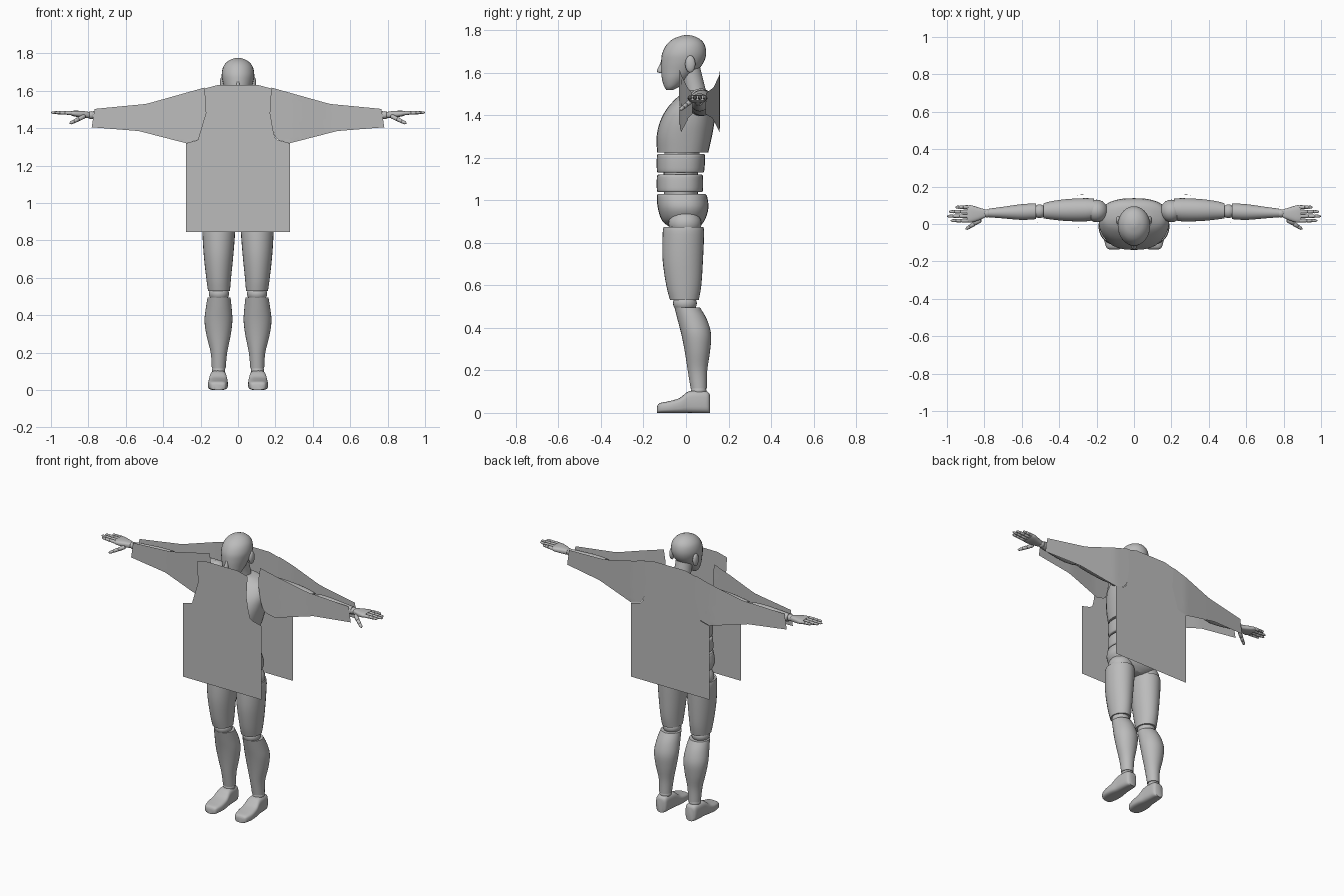
import bpy, bmesh, math
from mathutils import Vector

grey = bpy.data.materials.new("neutral grey")
grey.diffuse_color = (0.5, 0.5, 0.5, 1)


def finish(bm, name, smooth=True, angle=40):
    bmesh.ops.recalc_face_normals(bm, faces=bm.faces)
    me = bpy.data.meshes.new(name)
    bm.to_mesh(me)
    bm.free()
    me.materials.append(grey)
    if smooth:
        me.shade_smooth()
        me.set_sharp_from_angle(angle=math.radians(angle))
    ob = bpy.data.objects.new(name, me)
    bpy.context.collection.objects.link(ob)
    return ob


def catmull(rings, n=4):
    out = []
    for i in range(len(rings) - 1):
        a, b = rings[max(i - 1, 0)], rings[i]
        c, d = rings[i + 1], rings[min(i + 2, len(rings) - 1)]
        for k in range(n):
            t = k / n
            out.append([0.5 * (2 * q + (r - p) * t + (2 * p - 5 * q + 4 * r - s) * t * t
                        + (3 * q - p - 3 * r + s) * t ** 3) for p, q, r, s in zip(a, b, c, d)])
    return out + [list(rings[-1])]


def loft(name, axis, rings, side=1, power=2.0, sides=28):
    """rings: (position on axis, low1, high1, low2, high2) of the other two axes in order."""
    bm = bmesh.new()
    loops = []
    for p, a0, a1, b0, b1 in catmull(rings):
        loop = []
        for i in range(sides):
            t = 2 * math.pi * i / sides
            c, s = math.cos(t), math.sin(t)
            u = (a0 + a1) / 2 + (a1 - a0) / 2 * math.copysign(abs(c) ** (2 / power), c)
            v = (b0 + b1) / 2 + (b1 - b0) / 2 * math.copysign(abs(s) ** (2 / power), s)
            co = {"x": (p, u, v), "y": (u, p, v), "z": (u, v, p)}[axis]
            loop.append(bm.verts.new((co[0] * side, co[1], co[2])))
        loops.append(loop)
    for l0, l1 in zip(loops, loops[1:]):
        for i in range(sides):
            j = (i + 1) % sides
            bm.faces.new((l0[i], l0[j], l1[j], l1[i]))
    bm.faces.new(loops[0])
    bm.faces.new(loops[-1])
    return finish(bm, name)


def ball(name, centre, size):
    bm = bmesh.new()
    bmesh.ops.create_uvsphere(bm, u_segments=24, v_segments=14, radius=1)
    bmesh.ops.scale(bm, vec=size, verts=bm.verts)
    bmesh.ops.translate(bm, vec=centre, verts=bm.verts)
    return finish(bm, name)


def digit(name, a, b, r, side):
    """Tapered finger between two points, with three segments."""
    a, b = Vector(a), Vector(b)
    rot = (b - a).to_track_quat("Z", "Y")
    L = (b - a).length
    bm = bmesh.new()
    prof = [(0, .8), (.06, 1), (.38, .95), (.41, .75), (.44, .92), (.68, .85), (.71, .68),
            (.74, .82), (.92, .68), (1, .25)]
    loops = []
    for t, k in prof:
        loop = []
        for i in range(10):
            w = 2 * math.pi * i / 10
            co = a + rot @ Vector((r * k * math.cos(w), r * k * math.sin(w), L * t))
            loop.append(bm.verts.new((co.x * side, co.y, co.z)))
        loops.append(loop)
    for l0, l1 in zip(loops, loops[1:]):
        for i in range(10):
            bm.faces.new((l0[i], l0[(i + 1) % 10], l1[(i + 1) % 10], l1[i]))
    bm.faces.new(loops[0])
    bm.faces.new(loops[-1])
    finish(bm, name)


def interp(x, pts):
    if x <= pts[0][0]:
        return pts[0][1]
    for (x0, v0), (x1, v1) in zip(pts, pts[1:]):
        if x <= x1:
            return v0 + (v1 - v0) * (x - x0) / (x1 - x0)
    return pts[-1][1]


# Head, nose and neck
loft("head", "z", [(1.518, -.022, .022, -.092, -.06), (1.535, -.04, .04, -.103, -.03),
                   (1.57, -.058, .058, -.113, .01), (1.61, -.071, .071, -.117, .055),
                   (1.65, -.082, .082, -.117, .084), (1.69, -.087, .087, -.112, .095),
                   (1.73, -.078, .078, -.092, .088), (1.757, -.056, .056, -.062, .066),
                   (1.772, -.026, .026, -.025, .034), (1.776, -.006, .006, -.004, .01)])
loft("nose", "z", [(1.597, -.012, .012, -.122, -.1), (1.607, -.014, .014, -.137, -.1),
                   (1.64, -.008, .008, -.122, -.1), (1.66, -.006, .006, -.115, -.1)], sides=12)
loft("neck", "z", [(1.46, -.06, .06, 0, .11), (1.53, -.052, .052, -.01, .09),
                   (1.63, -.05, .05, -.045, .065)])

# Torso segments
loft("chest", "z", [(1.225, -.15, .15, -.136, .105), (1.3, -.168, .168, -.138, .122),
                    (1.37, -.183, .183, -.122, .134), (1.43, -.188, .188, -.09, .138),
                    (1.48, -.165, .165, -.045, .132), (1.505, -.11, .11, -.01, .115),
                    (1.515, -.06, .06, 0, .1)], power=2.5)
loft("torso_core", "z", [(.93, -.11, .11, -.1, .06), (1.1, -.115, .115, -.105, .055),
                         (1.28, -.12, .12, -.1, .07)])
loft("upper_abdomen", "z", [(1.13, -.138, .138, -.13, .08), (1.14, -.145, .145, -.137, .086),
                            (1.205, -.148, .148, -.137, .09), (1.218, -.14, .14, -.13, .083)], power=2.5)
loft("lower_abdomen", "z", [(1.038, -.14, .14, -.13, .073), (1.048, -.147, .147, -.137, .08),
                            (1.108, -.145, .145, -.137, .08), (1.12, -.138, .138, -.13, .075)], power=2.5)
loft("pelvis", "z", [(.865, -.05, .05, -.06, .05), (.9, -.13, .13, -.11, .085),
                     (.96, -.168, .168, -.132, .105), (1.015, -.158, .158, -.137, .1),
                     (1.03, -.15, .15, -.132, .09)], power=2.4)

for side, tag in ((1, "left"), (-1, "right")):
    ball(tag + "_ear", (.083 * side, .02, 1.64), (.014, .024, .04))
    # Leg
    ball(tag + "_hip_ball", (.103 * side, -.005, .89), (.078, .078, .065))
    loft(tag + "_thigh", "z", [(.53, .043, .16, -.075, .06), (.6, .037, .17, -.093, .072),
                               (.72, .025, .183, -.11, .08), (.84, .016, .19, -.11, .085),
                               (.875, .02, .186, -.105, .082)], side)
    ball(tag + "_knee_ball", (.102 * side, -.005, .515), (.054, .056, .045))
    loft(tag + "_shin", "z", [(.115, .066, .14, .022, .098), (.2, .058, .146, .008, .1),
                              (.29, .04, .168, -.006, .113), (.37, .03, .179, -.022, .118),
                              (.44, .034, .172, -.04, .098), (.495, .04, .163, -.054, .066)], side)
    ball(tag + "_ankle_ball", (.104 * side, .06, .105), (.035, .036, .03))
    loft(tag + "_foot", "y", [(-.136, .08, .13, 0, .03), (-.125, .065, .148, 0, .045),
                              (-.08, .055, .16, 0, .055), (-.03, .055, .158, 0, .07),
                              (.01, .06, .152, 0, .1), (.06, .064, .148, 0, .105),
                              (.1, .068, .142, 0, .1), (.112, .08, .13, 0, .085)], side, power=3.5)
    # Arm
    ball(tag + "_shoulder_ball", (.2 * side, .07, 1.46), (.06, .06, .065))
    loft(tag + "_upper_arm", "x", [(.215, .022, .135, 1.4, 1.52), (.26, .014, .138, 1.397, 1.52),
                                   (.36, .016, .133, 1.405, 1.515), (.44, .024, .122, 1.415, 1.505),
                                   (.485, .03, .11, 1.423, 1.498)], side)
    ball(tag + "_elbow_ball", (.505 * side, .068, 1.46), (.035, .037, .036))
    loft(tag + "_forearm", "x", [(.525, .026, .11, 1.42, 1.5), (.6, .022, .106, 1.418, 1.502),
                                 (.7, .03, .092, 1.432, 1.497), (.775, .036, .082, 1.445, 1.492)], side)
    ball(tag + "_wrist_ball", (.785 * side, .057, 1.47), (.024, .022, .021))
    # Hand
    loft(tag + "_palm", "x", [(.795, .035, .078, 1.455, 1.487), (.83, .02, .088, 1.456, 1.492),
                              (.87, .008, .1, 1.462, 1.494), (.893, .01, .098, 1.468, 1.492)],
         side, power=2.8)
    for i, tip in enumerate((.98, 1.0, .99, .955)):
        y = .018 + .024 * i
        digit(f"{tag}_finger_{i + 1}", (.885, y, 1.481), (tip, y, 1.484), .0105, side)
    digit(tag + "_thumb", (.82, .022, 1.465), (.9, -.028, 1.425), .012, side)

# Flat garment body panels, front and back
edge = [(.094, 1.57), (.112, 1.63), (.18, 1.612), (.17, 1.54), (.172, 1.48), (.182, 1.41),
        (.197, 1.35), (.215, 1.336), (.278, 1.32), (.278, .845)]
for name, y, neck in (("front_panel", -.16, [(.045, 1.497), (.083, 1.51)]),
                      ("back_panel", .16, [(.045, 1.54), (.082, 1.55)])):
    half = neck + edge
    outline = half + [(-x, z) for x, z in reversed(half)]
    bm = bmesh.new()
    face = bm.faces.new([bm.verts.new((x, y, z)) for x, z in outline])
    bmesh.ops.triangulate(bm, faces=[face])
    finish(bm, name, smooth=False)

# Sleeve panels: sheets spanning armhole to wrist in front of and behind the arm
top = [(.18, 1.617), (.49, 1.53), (.77, 1.503)]
low = [(.278, 1.32), (.53, 1.385), (.78, 1.405)]
armhole = [(0, .278), (.06, .215), (.12, .197), (.3, .182), (.55, .17), (.75, .168), (1, .18)]
depth = {"front": [(.17, -.032), (.3, -.02), (.5, .008), (.78, .03)],
         "back": [(.17, .16), (.28, .157), (.45, .135), (.78, .092)]}
for side, tag in ((1, "left"), (-1, "right")):
    for face_name, prof in depth.items():
        bm = bmesh.new()
        rows = []
        for i in range(25):
            row = []
            for j in range(19):
                t, s = i / 24, j / 18
                x0 = interp(s, armhole)
                x = x0 + (.782 - .015 * s - x0) * t
                z = interp(x, low) * (1 - s) + interp(x, top) * s
                row.append(bm.verts.new((x * side, interp(x, prof), z)))
            rows.append(row)
        for r0, r1 in zip(rows, rows[1:]):
            for j in range(18):
                bm.faces.new((r0[j], r0[j + 1], r1[j + 1], r1[j]))
        finish(bm, f"{tag}_{face_name}_sleeve")
